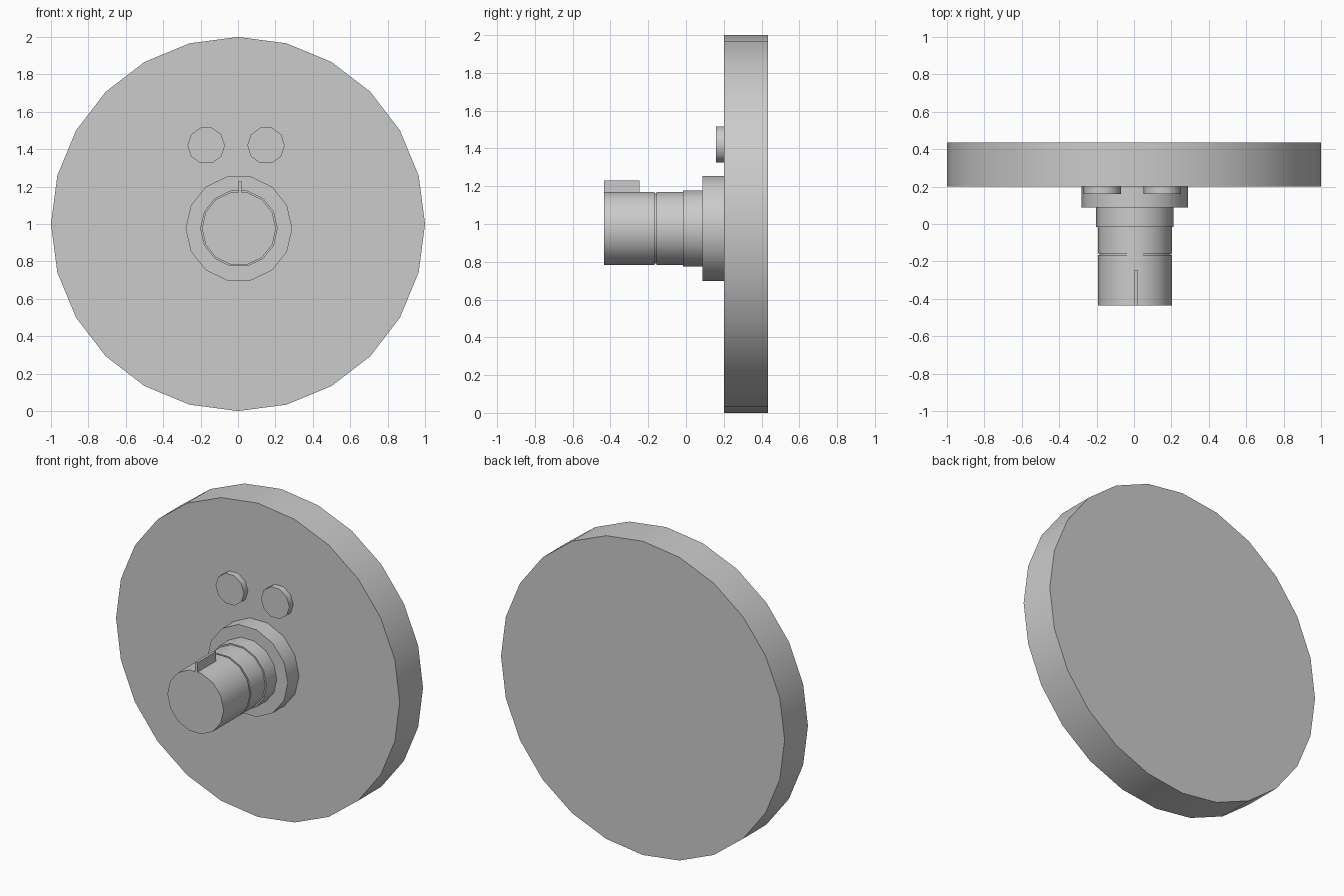
import bpy
import bmesh
import math
from mathutils import Vector

cube = bpy.data.objects.get("Cube")
if cube:
    bpy.data.objects.remove(cube, do_unlink=True)

grey = bpy.data.materials.new("plain grey")
grey.use_nodes = True
colour = (0.6, 0.6, 0.6, 1)
grey.diffuse_color = colour
grey.node_tree.nodes["Principled BSDF"].inputs["Base Color"].default_value = colour


def add_object(name, bm):
    bmesh.ops.recalc_face_normals(bm, faces=bm.faces)
    mesh = bpy.data.meshes.new(name)
    bm.to_mesh(mesh)
    bm.free()
    mesh.materials.append(grey)
    obj = bpy.data.objects.new(name, mesh)
    bpy.context.collection.objects.link(obj)
    return obj


def lathe(name, x, z, sides, profile):
    """Capped solid turned about the y direction from (radius, y) pairs."""
    bm = bmesh.new()
    rings = []
    for radius, y in profile:
        angles = [math.tau * i / sides for i in range(sides)]
        rings.append([bm.verts.new((x + radius * math.cos(a), y, z + radius * math.sin(a)))
                      for a in angles])
    for a, b in zip(rings, rings[1:]):
        for i in range(sides):
            j = (i + 1) % sides
            bm.faces.new((a[i], a[j], b[j], b[i]))
    bm.faces.new(rings[0])
    bm.faces.new(rings[-1])
    obj = add_object(name, bm)
    bpy.ops.object.select_all(action="DESELECT")
    obj.select_set(True)
    bpy.context.view_layer.objects.active = obj
    bpy.ops.object.shade_smooth_by_angle(angle=math.radians(40))
    return obj


def box(name, low, high):
    low, high = Vector(low), Vector(high)
    bm = bmesh.new()
    bmesh.ops.create_cube(bm, size=1)
    for v in bm.verts:
        v.co = (low + high) / 2 + v.co * (high - low)
    return add_object(name, bm)


# Wall plate
lathe("wall_plate", 0, 1, 24, [(1, 0.2), (1, 0.435)])

# Push buttons
for name, x in (("right_button", -0.17), ("left_button", 0.15)):
    lathe(name, x, 1.42, 10, [(0.1, 0.16), (0.1, 0.2)])

# Stepped flange and collar behind the knob
KNOB_X, KNOB_Z = 0.005, 0.976
lathe("flange", KNOB_X, KNOB_Z, 14, [(0.285, 0.088), (0.285, 0.2)])
lathe("collar", KNOB_X, KNOB_Z, 14, [(0.207, -0.015), (0.207, 0.088)])

# Knob with a narrow groove around it
lathe("knob", KNOB_X, KNOB_Z, 14,
      [(0.198, -0.435), (0.198, -0.167), (0.19, -0.167),
       (0.19, -0.157), (0.198, -0.157), (0.198, -0.015)])

# Pointer fin on top of the knob
box("pointer_fin", (0.002, -0.435, 1.15), (0.018, -0.245, 1.23))
